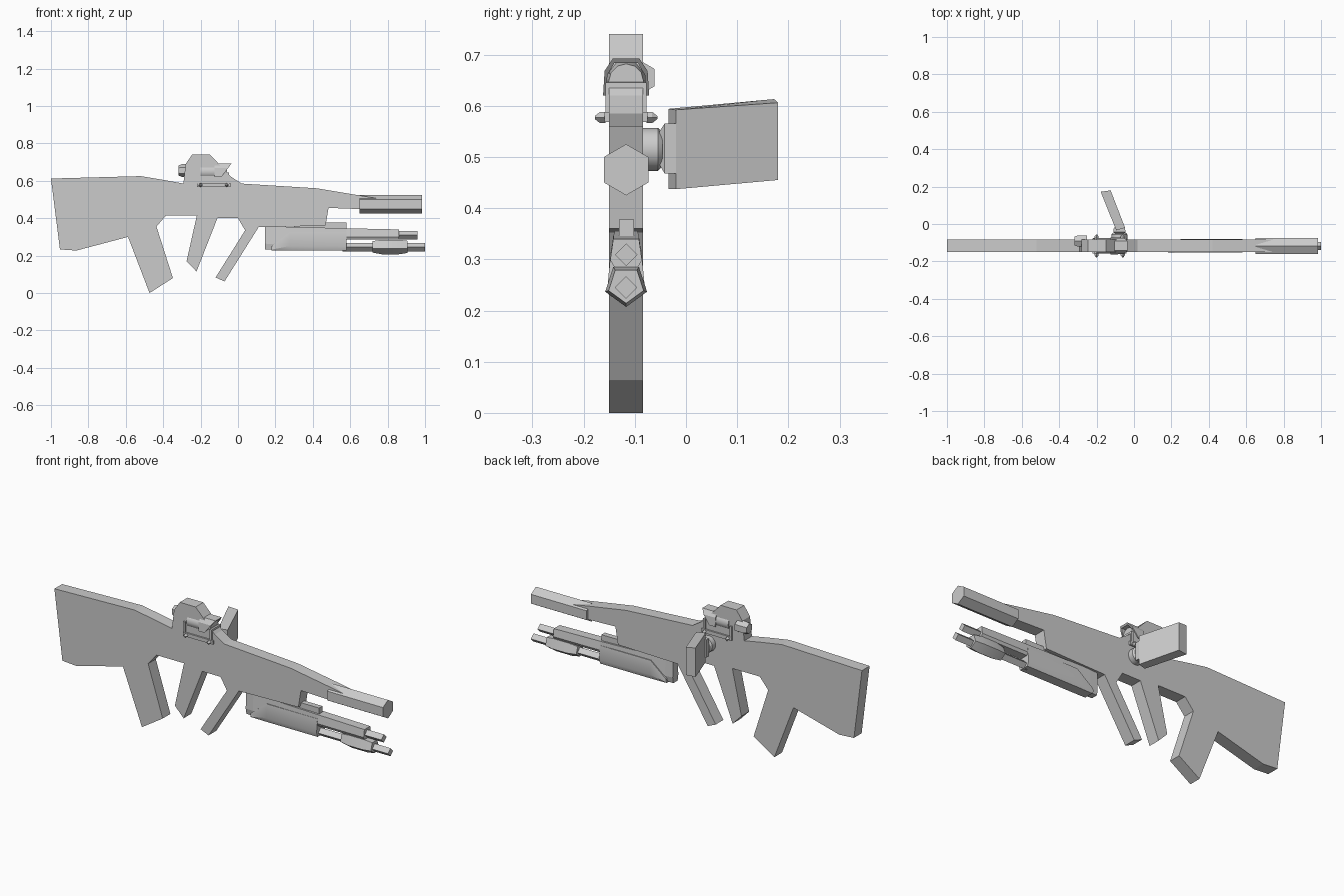
import bpy, bmesh, math
from math import cos, sin, pi, radians

if "Cube" in bpy.data.objects:
    bpy.data.objects.remove(bpy.data.objects["Cube"])

CY = -0.117          # centre plane of the body
grey = bpy.data.materials.new("mid_grey")
grey.diffuse_color = (0.6, 0.6, 0.6, 1)
grey.use_nodes = True
grey.node_tree.nodes["Principled BSDF"].inputs["Base Color"].default_value = grey.diffuse_color


def loft(name, rings, smooth=0):
    """Skin a list of equal-length rings of 3D points and cap both ends."""
    bm = bmesh.new()
    vs = [[bm.verts.new(p) for p in r] for r in rings]
    n = len(rings[0])
    for a, b in zip(vs, vs[1:]):
        for i in range(n):
            j = (i + 1) % n
            bm.faces.new((a[i], a[j], b[j], b[i]))
    bm.faces.new(vs[0])
    bm.faces.new(vs[-1])
    bmesh.ops.recalc_face_normals(bm, faces=bm.faces)
    me = bpy.data.meshes.new(name)
    bm.to_mesh(me)
    bm.free()
    me.materials.append(grey)
    ob = bpy.data.objects.new(name, me)
    bpy.context.collection.objects.link(ob)
    if smooth:
        bpy.ops.object.select_all(action='DESELECT')
        bpy.context.view_layer.objects.active = ob
        ob.select_set(True)
        bpy.ops.object.shade_smooth_by_angle(angle=radians(smooth))
    return ob


def ring(x, z, r, n, y=CY, start=pi / 2):
    """Polygon facing along x."""
    return [(x, y + r * cos(start + 2 * pi * i / n), z + r * sin(start + 2 * pi * i / n))
            for i in range(n)]


def side(name, outline, half, y=CY):
    """Side outline in x, z extruded across y."""
    return loft(name, [[(x, y + s * half, z) for x, z in outline] for s in (-1, 1)])


def box(name, x0, x1, y0, y1, z0, z1):
    return loft(name, [[(x, y0, z0), (x, y1, z0), (x, y1, z1), (x, y0, z1)] for x in (x0, x1)])


# Body slab: stock, sight hump, fore end, guard, lever and grip
side("body", [
    (-1, .612), (-.52, .625), (-.40, .605), (-.292, .585), (-.28, .69), (-.245, .74),
    (-.15, .74), (-.035, .62), (.02, .585), (.42, .56), (.65, .522), (.76, .503),
    (.65, .449), (.484, .455), (.468, .36), (.11, .352), (-.072, .062), (-.12, .083),
    (.038, .335), (0, .40), (-.11, .40), (-.222, .115), (-.275, .17), (-.22, .415),
    (-.385, .415), (-.436, .355), (-.348, .08), (-.473, 0), (-.588, .30),
    (-.864, .227), (-.952, .233)], .033)

# Hexagonal barrel
loft("barrel", [ring(x, .475, .05, 6) for x in (.65, .985)])

# Lower unit: housing, top rail, sliding grip
def shaped(x, z0, z1, low, top):
    m = z0 + .25 * (z1 - z0)
    return [(x, CY - low * .75, z0), (x, CY + low * .75, z0), (x, CY + low, m),
            (x, CY + top, z1), (x, CY - top, z1), (x, CY - low, m)]

loft("lower_housing", [shaped(.145, .232, .358, .024, .02), shaped(.19, .232, .356, .026, .022),
                       shaped(.58, .285, .346, .031, .025), shaped(.86, .285, .34, .031, .025)])
box("top_rail", .30, .58, -.131, -.102, .335, .378)
loft("slide_grip", [shaped(.18, .226, .25, .034, .032), shaped(.275, .226, .325, .036, .029),
                    shaped(.58, .226, .325, .036, .029)], 30)

# Lower unit tubes and muzzle
loft("upper_tube", [ring(x, .309, .022, 4) for x in (.84, .96)])
loft("lower_tube", [ring(x, .245, .022, 4) for x in (.56, 1.0)])
loft("front_sleeve", [ring(x, .25, r, 5, start=-pi / 2)
                      for x, r in ((.72, .034), (.77, .043), (.86, .043), (.905, .036))], 30)

# Sight tube, base, rear eyepiece
loft("sight_tube", [ring(x, .648, r, 12) for x, r in ((-.20, .041), (-.10, .041), (-.06, .034))], 40)
loft("eyepiece", [ring(x, .655, r, 6, -.091)
                  for x, r in ((-.318, .027), (-.30, .034), (-.25, .034))], 30)
box("sight_base", -.22, -.04, CY - .042, CY + .042, .568, .588)
for x in (-.215, -.055):
    box("sight_post", x - .006, x + .006, CY - .040, CY + .040, .585, .645)

# Hood: thin arch with a swept-back front edge
def arch(x, sweep):
    outer = [(-.045, .62), (-.042, .668), (-.026, .692), (.026, .692), (.042, .668), (.045, .62)]
    inner = [(y * .87, z - (.008 if z > .63 else 0)) for y, z in reversed(outer)]
    return [(x - sweep * (.692 - z), CY + y, z) for y, z in outer + inner]

loft("sight_hood", [arch(-.125, 0), arch(-.035, .75)])

# Small pointed screws on both sides of the base
for s in (-1, 1):
    for x in (-.20, -.06):
        y = CY + s * .05
        loft("base_screw", [[(x + r * cos(a * pi / 2), y + s * d, .577 + r * sin(a * pi / 2))
                             for a in range(4)] for d, r in ((-.01, .011), (.001, .011), (.011, .003))])

# Hinge knuckle and clamp for the side panel
loft("hinge", [[(-.078 + r * cos(a * pi / 8), y, .515 + r * sin(a * pi / 8)) for a in range(16)]
               for y, r in ((-.09, .042), (-.055, .042), (-.046, .034))], 40)
loft("hinge_clamp", [[(-.078 + s * w, y, z) for s, z in
                      ((-1, z0), (1, z0), (1, z1), (-1, z1))]
                     for y, w, z0, z1 in ((-.052, .022, .485, .55), (-.042, .032, .468, .565),
                                          (-.02, .03, .468, .565))])

# Folded-out side panel, tapering slightly upward away from the hinge
loft("side_panel", [
    [(-.095, -.034, .437), (-.048, -.02, .437), (-.048, -.02, .592), (-.095, -.034, .594)],
    [(-.178, .172, .455), (-.125, .18, .455), (-.125, .18, .606), (-.178, .172, .613)]])
